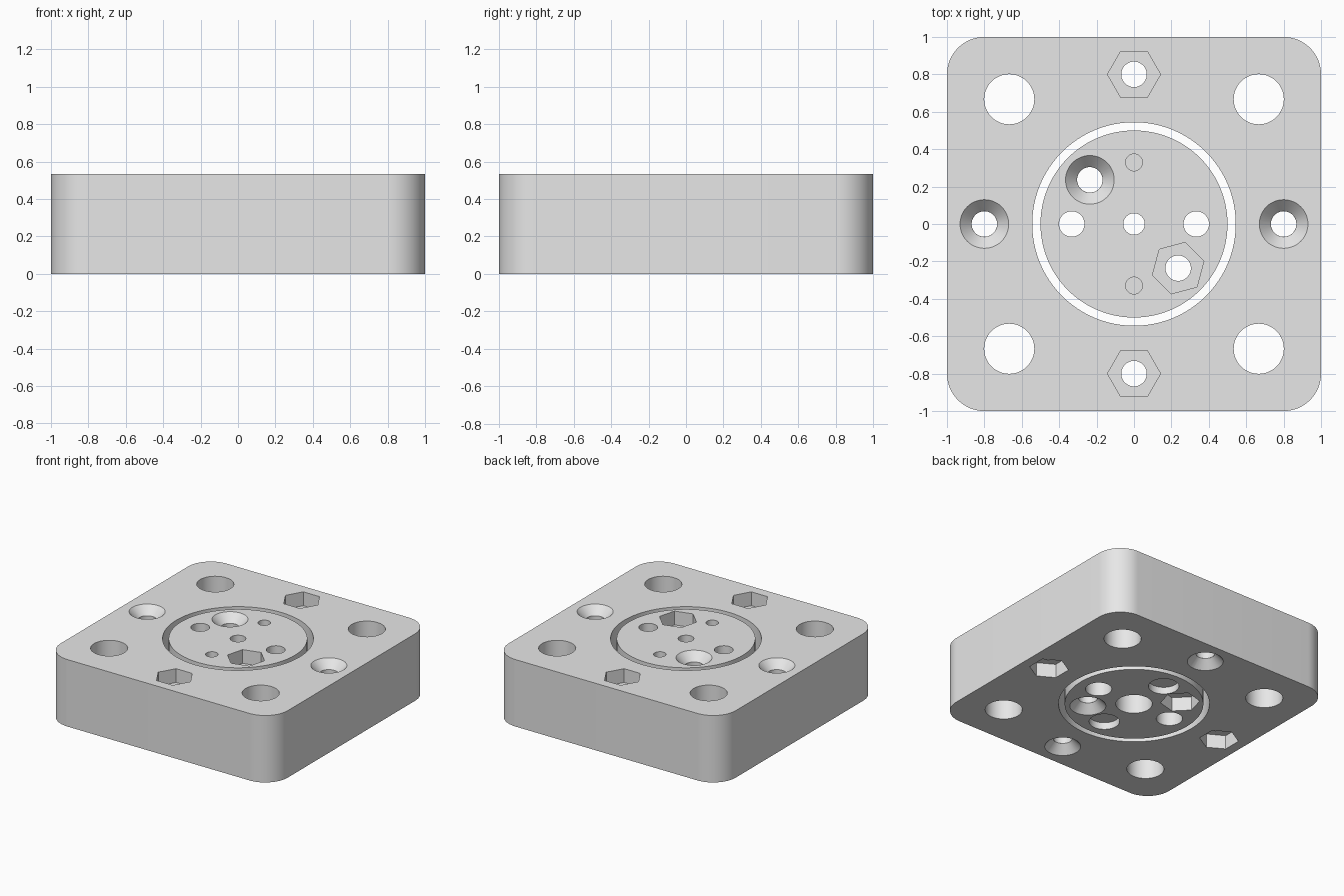
import bpy, bmesh
from math import radians, cos, sin, pi
from mathutils import Matrix, Vector

cube = bpy.data.objects.get("Cube")
if cube:
    bpy.data.objects.remove(cube, do_unlink=True)

H = 0.533          # thickness
BOLT = 0.068       # bolt hole radius

grey = bpy.data.materials.new("plain_grey")
grey.use_nodes = True
grey.diffuse_color = (0.8, 0.8, 0.8, 1)
grey.node_tree.nodes["Principled BSDF"].inputs["Base Color"].default_value = (0.8, 0.8, 0.8, 1)


def finish(bm, name):
    """Turn a bmesh into a linked object."""
    mesh = bpy.data.meshes.new(name)
    bm.to_mesh(mesh)
    bm.free()
    obj = bpy.data.objects.new(name, mesh)
    bpy.context.collection.objects.link(obj)
    return obj


def drum(bm, x, y, z0, z1, r0, r1=None, sides=48, turn=0):
    """Prism or cone frustum from z0 (radius r0) to z1 (radius r1)."""
    place = Matrix.Translation((x, y, (z0 + z1) / 2)) @ Matrix.Rotation(radians(turn), 4, 'Z')
    bmesh.ops.create_cone(bm, cap_ends=True, segments=sides, radius1=r0,
                          radius2=r0 if r1 is None else r1, depth=z1 - z0, matrix=place)


def through(bm, x, y, r):
    drum(bm, x, y, -0.1, H + 0.1, r)


def countersink(bm, x, y, top):
    """Cone pocket; the cone runs slightly past the surface."""
    small, big, deep, over = 0.068, 0.13, 0.065, 0.02
    wide = big + (big - small) * over / deep
    if top:
        drum(bm, x, y, H - deep, H + over, small + 0.0005, wide)
    else:
        drum(bm, x, y, -over, deep, wide, small + 0.0005)


def pocket(bm, x, y, r, deep, top, sides=48, turn=0):
    z0, z1 = (H - deep, H + 0.05) if top else (-0.05, deep)
    drum(bm, x, y, z0, z1, r, sides=sides, turn=turn)


def nut(bm, x, y, top, turn):
    # create_cone puts its first corner on +y, so shift by 90 degrees
    pocket(bm, x, y, 0.142, 0.11, top, 6, turn - 90)


def carve(obj, cutters):
    """Subtract each cutter, then shade and colour the part."""
    for bm in cutters:
        cutter = finish(bm, "cutter")
        cutter.hide_render = True
        mod = obj.modifiers.new("cut", 'BOOLEAN')
        mod.operation, mod.solver, mod.object = 'DIFFERENCE', 'EXACT', cutter
        bpy.context.view_layer.objects.active = obj
        bpy.ops.object.modifier_apply(modifier=mod.name)
        bpy.data.objects.remove(cutter, do_unlink=True)
    obj.data.materials.clear()
    obj.data.materials.append(grey)
    for p in obj.data.polygons:
        p.material_index = 0
    bpy.ops.object.select_all(action='DESELECT')
    obj.select_set(True)
    bpy.context.view_layer.objects.active = obj
    bpy.ops.object.shade_smooth_by_angle(angle=radians(30))


# Outer block: rounded square extruded upward
bm = bmesh.new()
outline = []
for k, (sx, sy) in enumerate([(1, 1), (-1, 1), (-1, -1), (1, -1)]):
    for i in range(17):
        a = k * pi / 2 + i / 16 * pi / 2
        outline.append(bm.verts.new((sx * 0.8 + 0.2 * cos(a), sy * 0.8 + 0.2 * sin(a), 0)))
base = bm.faces.new(outline)
grown = bmesh.ops.extrude_face_region(bm, geom=[base])["geom"]
bmesh.ops.translate(bm, vec=Vector((0, 0, H)),
                    verts=[v for v in grown if isinstance(v, bmesh.types.BMVert)])
bmesh.ops.recalc_face_normals(bm, faces=bm.faces)
block = finish(bm, "outer_block")

# Central opening, corner holes and bolt holes with their pockets
holes, pockets = bmesh.new(), bmesh.new()
drum(holes, 0, 0, -0.1, H + 0.1, 0.544, sides=96)
for s in (-1, 1):
    for t in (-1, 1):
        through(holes, s * 0.667, t * 0.667, 0.134)
    through(holes, s * 0.8, 0, BOLT)
    through(holes, 0, s * 0.8, BOLT)
    countersink(pockets, s * 0.8, 0, True)
    nut(pockets, s * 0.8, 0, False, 30)
    nut(pockets, 0, s * 0.8, True, 0)
    countersink(pockets, 0, s * 0.8, False)
carve(block, [holes, pockets])

# Loose inner disc
bm = bmesh.new()
drum(bm, 0, 0, 0, H, 0.5, sides=96)
disc = finish(bm, "inner_disc")

# Disc holes: stepped centre and side holes, pin holes, two bolts
holes, pockets = bmesh.new(), bmesh.new()
through(holes, 0, 0, 0.057)
pocket(pockets, 0, 0, 0.132, 0.27, False)
for s in (-1, 1):
    through(holes, s * 0.333, 0, BOLT)
    pocket(pockets, s * 0.333, 0, 0.095, 0.27, False)
    pocket(pockets, 0, s * 0.329, 0.045, 0.2, True)
    pocket(pockets, 0, s * 0.333, 0.11, 0.055, False)
    through(holes, s * 0.236, -s * 0.236, BOLT)
countersink(pockets, -0.236, 0.236, True)
nut(pockets, -0.236, 0.236, False, 15)
nut(pockets, 0.236, -0.236, True, 15)
countersink(pockets, 0.236, -0.236, False)
carve(disc, [holes, pockets])
